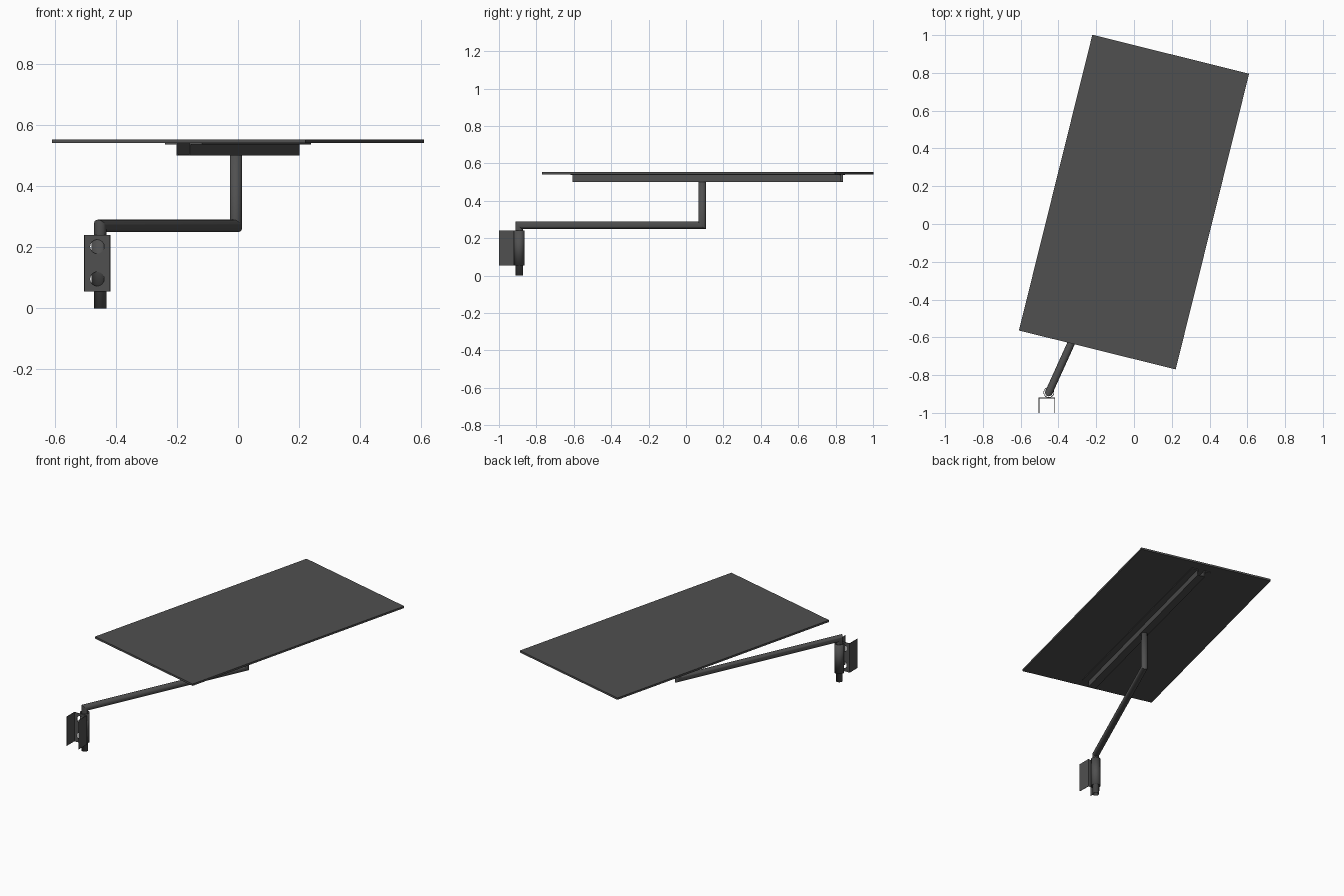
import bpy, bmesh, math
from mathutils import Vector, Matrix

cube = bpy.data.objects.get("Cube")
if cube:
    bpy.data.objects.remove(cube, do_unlink=True)

metal = bpy.data.materials.new("dark_grey")
metal.use_nodes = True
GREY = (0.08, 0.08, 0.08, 1)
metal.diffuse_color = GREY
metal.node_tree.nodes["Principled BSDF"].inputs["Base Color"].default_value = GREY


def finish(name, bm, thickness=0, offset=0, smooth=False):
    """Turn a bmesh into a named object, with optional wall thickness."""
    bmesh.ops.recalc_face_normals(bm, faces=bm.faces)
    mesh = bpy.data.meshes.new(name)
    bm.to_mesh(mesh)
    bm.free()
    mesh.materials.append(metal)
    obj = bpy.data.objects.new(name, mesh)
    bpy.context.collection.objects.link(obj)
    if thickness:
        wall = obj.modifiers.new("wall", "SOLIDIFY")
        wall.thickness, wall.offset, wall.use_even_offset = thickness, offset, True
    if smooth:
        bpy.ops.object.select_all(action="DESELECT")
        obj.select_set(True)
        bpy.context.view_layer.objects.active = obj
        bpy.ops.object.shade_smooth_by_angle(angle=math.radians(30))
    return obj


def sheet(name, profile, direction, thickness):
    """Folded sheet metal: an open profile swept along a straight direction."""
    bm = bmesh.new()
    a = [bm.verts.new(p) for p in profile]
    b = [bm.verts.new(Vector(p) + Vector(direction)) for p in profile]
    for i in range(len(a) - 1):
        bm.faces.new((a[i], a[i + 1], b[i + 1], b[i]))
    return finish(name, bm, thickness)


def tube(name, path, radius, wall, sides=32):
    """Hollow pipe with mitred corners along a path."""
    path = [Vector(p) for p in path]
    dirs = [(q - p).normalized() for p, q in zip(path, path[1:])]
    side = dirs[0].orthogonal().normalized()
    up = dirs[0].cross(side)
    ring = []
    for k in range(sides):
        t = 2 * math.pi * k / sides
        ring.append(path[0] + radius * (math.cos(t) * side + math.sin(t) * up))
    bm = bmesh.new()
    prev = [bm.verts.new(p) for p in ring]
    for i, d in enumerate(dirs):
        # slide the ring along the pipe onto the mitre plane at the next corner
        normal = d + dirs[i + 1] if i + 1 < len(dirs) else d
        ring = [p + d * ((path[i + 1] - p).dot(normal) / d.dot(normal)) for p in ring]
        cur = [bm.verts.new(p) for p in ring]
        for k in range(sides):
            j = (k + 1) % sides
            bm.faces.new((prev[k], prev[j], cur[j], cur[k]))
        prev = cur
    return finish(name, bm, wall, -1, smooth=True)


# Table top, turned on the arm
turn = Matrix.Rotation(math.radians(-13.95), 4, "Z")
centre = Matrix.Translation((0, 0.116, 0))
bm = bmesh.new()
bmesh.ops.create_cube(bm, size=1, matrix=Matrix.Translation((0, 0, 0.547))
                      @ Matrix.Diagonal((0.855, 1.613, 0.012, 1)))
top = finish("table_top", bm)
top.matrix_world = centre @ turn

# Hat-section rail under the top, open at both ends
half = 0.74
hat = [(-0.062, 0.539), (-0.022, 0.539), (-0.022, 0.502),
       (0.022, 0.502), (0.022, 0.539), (0.062, 0.539)]
rail = sheet("support_rail", [(x, -half, z) for x, z in hat], (0, 2 * half, 0), 0.004)
rail.matrix_world = centre @ turn

# Cranked swing arm
px, py = -0.451, -0.892
tube("swing_arm", [(px, py, 0), (px, py, 0.27), (-0.007, 0.087, 0.27),
                   (-0.007, 0.087, 0.501)], 0.02, 0.003)

# Pivot sleeve
tube("pivot_sleeve", [(px, py, 0.055), (px, py, 0.24)], 0.028, 0.003)

# Channel bracket, open to the front, with two bolt holes
left, right, back = -0.419, -0.503, -0.921
bracket = sheet("mounting_bracket",
                [(right, -1, 0.055), (right, back, 0.055),
                 (left, back, 0.055), (left, -1, 0.055)], (0, 0, 0.185), 0.003)
for i, z in enumerate((0.096, 0.202)):
    bm = bmesh.new()
    place = Matrix.Translation(((left + right) / 2, back, z)) @ Matrix.Rotation(math.pi / 2, 4, "X")
    bmesh.ops.create_cone(bm, cap_ends=True, segments=24, radius1=0.023, radius2=0.023,
                          depth=0.03, matrix=place)
    cutter = finish(f"bolt_hole_cutter_{i + 1}", bm)
    cutter.hide_render = True
    cutter.hide_set(True)
    cut = bracket.modifiers.new("bolt_hole", "BOOLEAN")
    cut.operation, cut.object = "DIFFERENCE", cutter
